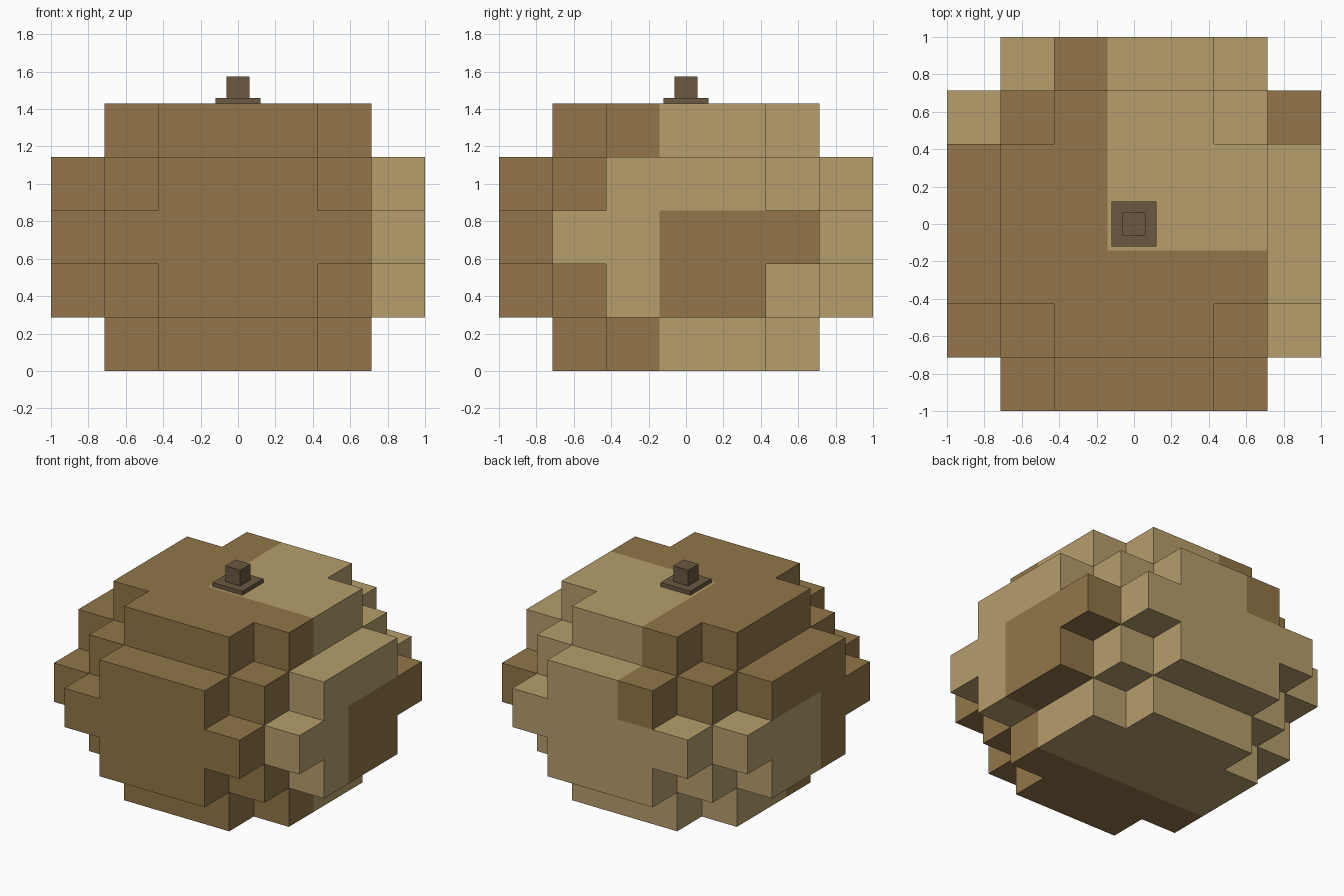
import bpy, bmesh
from mathutils import Vector

if "Cube" in bpy.data.objects:
    bpy.data.objects.remove(bpy.data.objects["Cube"])

U = 2 / 7  # size of one block


def material(name, rgb):
    m = bpy.data.materials.new(name)
    m.diffuse_color = (*rgb, 1)
    m.use_nodes = True
    m.node_tree.nodes["Principled BSDF"].inputs["Base Color"].default_value = m.diffuse_color
    return m


brown = material("brown", (0.287, 0.181, 0.066))
tan = material("tan", (0.468, 0.342, 0.150))
dark_brown = material("dark_brown", (0.147, 0.100, 0.052))


def filled(i, j, k):
    """Blocky rounded body, 7 x 7 x 5 blocks."""
    big, small = max(abs(i), abs(j)), min(abs(i), abs(j))
    if abs(k) == 2:
        return big <= 2 and small <= 1
    if abs(k) == 1:
        return big <= 2 or (big == 3 and small <= 1)
    return k == 0 and (big <= 2 or (big == 3 and small <= 2))


def is_tan(i, j, k):
    """Two-tone patches, split along the middle block lines."""
    if i == 3:
        return j < 0 or k > 0
    return j >= 0 and (k <= 0 or i >= 0)


def finish(bm, name, mats):
    mesh = bpy.data.meshes.new(name)
    bm.to_mesh(mesh)
    bm.free()
    for m in mats:
        mesh.materials.append(m)
    ob = bpy.data.objects.new(name, mesh)
    bpy.context.collection.objects.link(ob)
    return ob


# Body: only the outer faces of the blocks, then merged into large flat faces
bm = bmesh.new()
axes = [Vector((1, 0, 0)), Vector((0, 1, 0)), Vector((0, 0, 1))]
for i in range(-3, 4):
    for j in range(-3, 4):
        for k in range(-2, 3):
            if not filled(i, j, k):
                continue
            centre = Vector((i, j, k + 2.5))
            for a in range(3):
                for s in (-1, 1):
                    n = axes[a] * s
                    if filled(i + int(n.x), j + int(n.y), k + int(n.z)):
                        continue
                    u, v = axes[(a + 1) % 3], axes[(a + 2) % 3] * s
                    corners = [(-1, -1), (1, -1), (1, 1), (-1, 1)]
                    face = bm.faces.new([
                        bm.verts.new((centre + (n + u * p + v * q) / 2) * U)
                        for p, q in corners])
                    face.material_index = int(is_tan(i, j, k))
bmesh.ops.remove_doubles(bm, verts=bm.verts, dist=0.001)
bmesh.ops.dissolve_limit(bm, angle_limit=0.01, verts=bm.verts, edges=bm.edges,
                         delimit={'MATERIAL'})
finish(bm, "body", [brown, tan])


# Stem on top: a flat plate and a small block
def box(name, half, z0, z1, mat):
    bm = bmesh.new()
    bmesh.ops.create_cube(bm, size=1)
    bmesh.ops.scale(bm, vec=(2 * half, 2 * half, z1 - z0), verts=bm.verts)
    bmesh.ops.translate(bm, vec=(0, 0, (z0 + z1) / 2), verts=bm.verts)
    finish(bm, name, [mat])


top = 5 * U
box("stem_plate", 0.121, top, top + 0.03, dark_brown)
box("stem", 0.061, top + 0.03, top + 0.145, dark_brown)
